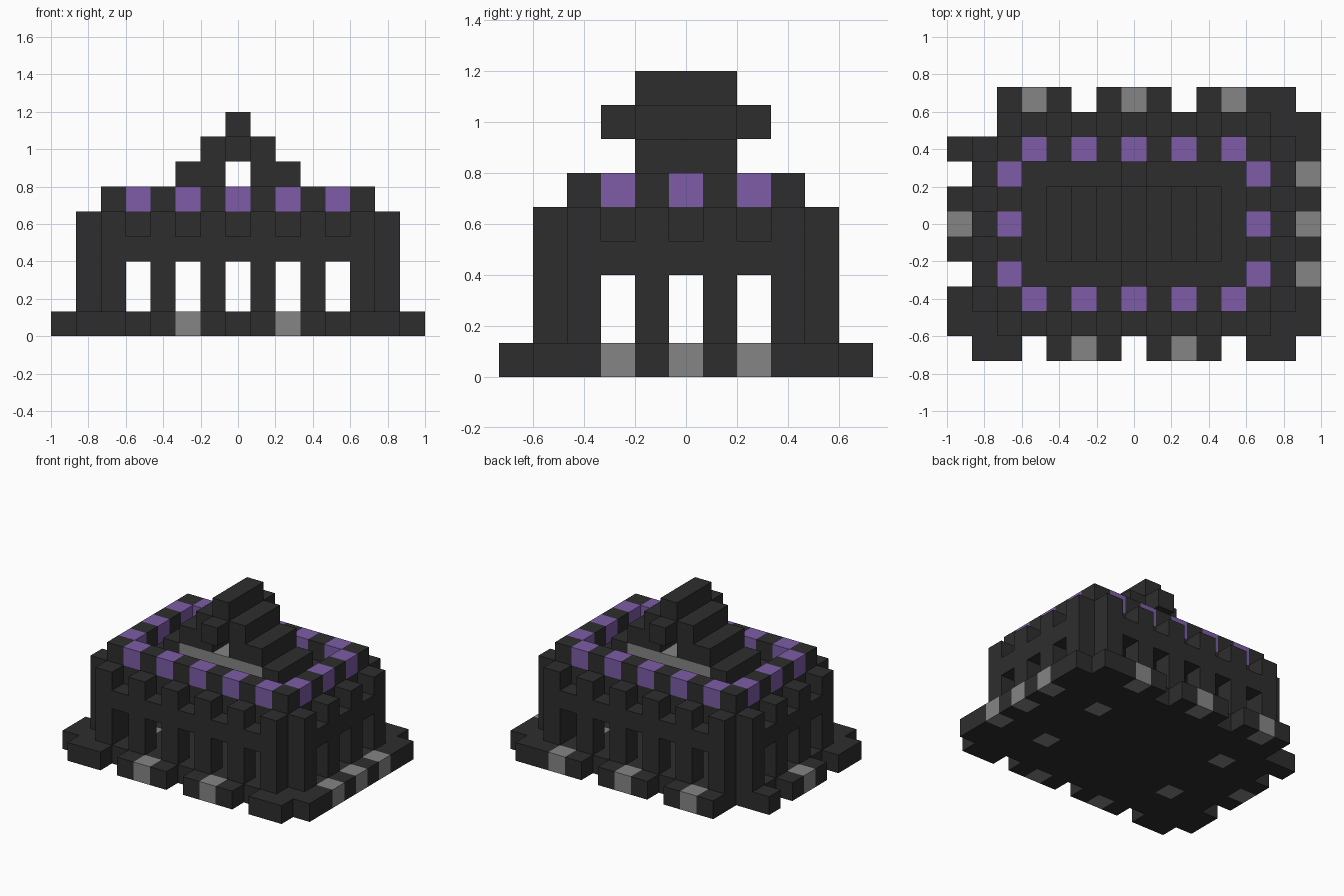
import bpy
import bmesh
from mathutils import Vector

U = 2 / 15                      # size of one block
NX, NY = 15, 11                 # blocks along x and y

cube = bpy.data.objects.get("Cube")
if cube:
    bpy.data.objects.remove(cube, do_unlink=True)


def material(name, rgb):
    m = bpy.data.materials.new(name)
    m.use_nodes = True
    m.diffuse_color = (*rgb, 1)
    m.node_tree.nodes["Principled BSDF"].inputs["Base Color"].default_value = (*rgb, 1)
    return m


MATS = [material("dark stone", (0.027, 0.027, 0.027)),
        material("light stone", (0.235, 0.235, 0.235)),
        material("purple trim", (0.205, 0.108, 0.385))]
DARK, LIGHT, PURPLE = range(3)
parts = {}


def fill(part, xs, ys, zs, mat=DARK):
    """Add a box of blocks to a part."""
    cells = parts.setdefault(part, {})
    for i in xs:
        for j in ys:
            for k in zs:
                cells[i, j, k] = mat


def span(a, b):
    return range(a, b + 1)


# Base slab with irregular teeth along its edges
fill("base", span(1, 13), span(1, 9), [0])
del parts["base"][1, 9, 0]
fill("base", [1, 2, 4, 5, 6, 8, 9, 10, 12, 13], [0], [0])
fill("base", [2, 3, 4, 6, 7, 8, 10, 11, 12, 13], [10], [0])
fill("base", [0], [1, 2, 4, 5, 6, 8], [0])
fill("base", [14], span(1, 9), [0])

# Light stones set in the base
fill("base", [5, 9], [0], [0], LIGHT)
fill("base", [3, 7, 11], [10], [0], LIGHT)
fill("base", [0], [5], [0], LIGHT)
fill("base", [14], [3, 5, 7], [0], LIGHT)
fill("base", [3, 11], [3, 7], [0], LIGHT)

# Walls, with a window and a top notch in every second block
WIN_X, WIN_Y = range(3, 12, 2), range(3, 8, 2)
OPEN = (1, 2, 4)
for name, j in (("front_wall", 1), ("back_wall", 9)):
    fill(name, span(2, 12), [j], span(1, 4))
    for i in WIN_X:
        for k in OPEN:
            del parts[name][i, j, k]
for name, i in (("right_wall", 1), ("left_wall", 13)):
    fill(name, [i], span(2, 8), span(1, 4))
    for j in WIN_Y:
        for k in OPEN:
            del parts[name][i, j, k]
fill("corner_posts", [2, 12], [2, 8], span(1, 3))

# Roof deck and the parapet with alternating colours
fill("roof_deck", span(2, 12), span(2, 8), [4])
fill("parapet", span(2, 12), [2, 8], [5])
fill("parapet", [2, 12], span(2, 8), [5])
fill("parapet", WIN_X, [2, 8], [5], PURPLE)
fill("parapet", [2, 12], WIN_Y, [5], PURPLE)

# Stepped gable roof over a light plinth
MID = span(4, 6)
fill("gable_plinth", span(5, 9), MID, [5], LIGHT)
fill("gable_roof", [4, 10], MID, [5])
fill("gable_roof", [5, 6, 8, 9], MID, [6])
fill("gable_roof", span(6, 8), MID, [7])
fill("ridge", [7], span(3, 7), [7])
fill("ridge", [7], MID, [8])
for cell in parts["ridge"]:
    parts["gable_roof"].pop(cell, None)

# Turn each part into a mesh of its outer faces
solid = set().union(*parts.values())
for name, cells in parts.items():
    bm = bmesh.new()
    for cell, mat in cells.items():
        for axis in range(3):
            for sign in (-1, 1):
                near = list(cell)
                near[axis] += sign
                if tuple(near) in solid:
                    continue
                n, u, v = Vector(), Vector(), Vector()
                n[axis] = sign / 2
                u[(axis + 1) % 3] = 0.5
                v[(axis + 2) % 3] = sign / 2
                c = Vector(cell) + Vector((0.5 - NX / 2, 0.5 - NY / 2, 0.5)) + n
                face = bm.faces.new([bm.verts.new(p * U) for p in
                                     (c - u - v, c + u - v, c + u + v, c - u + v)])
                face.material_index = mat
    bmesh.ops.remove_doubles(bm, verts=bm.verts[:], dist=U / 100)
    mesh = bpy.data.meshes.new(name)
    bm.to_mesh(mesh)
    bm.free()
    for m in MATS:
        mesh.materials.append(m)
    bpy.context.collection.objects.link(bpy.data.objects.new(name, mesh))
